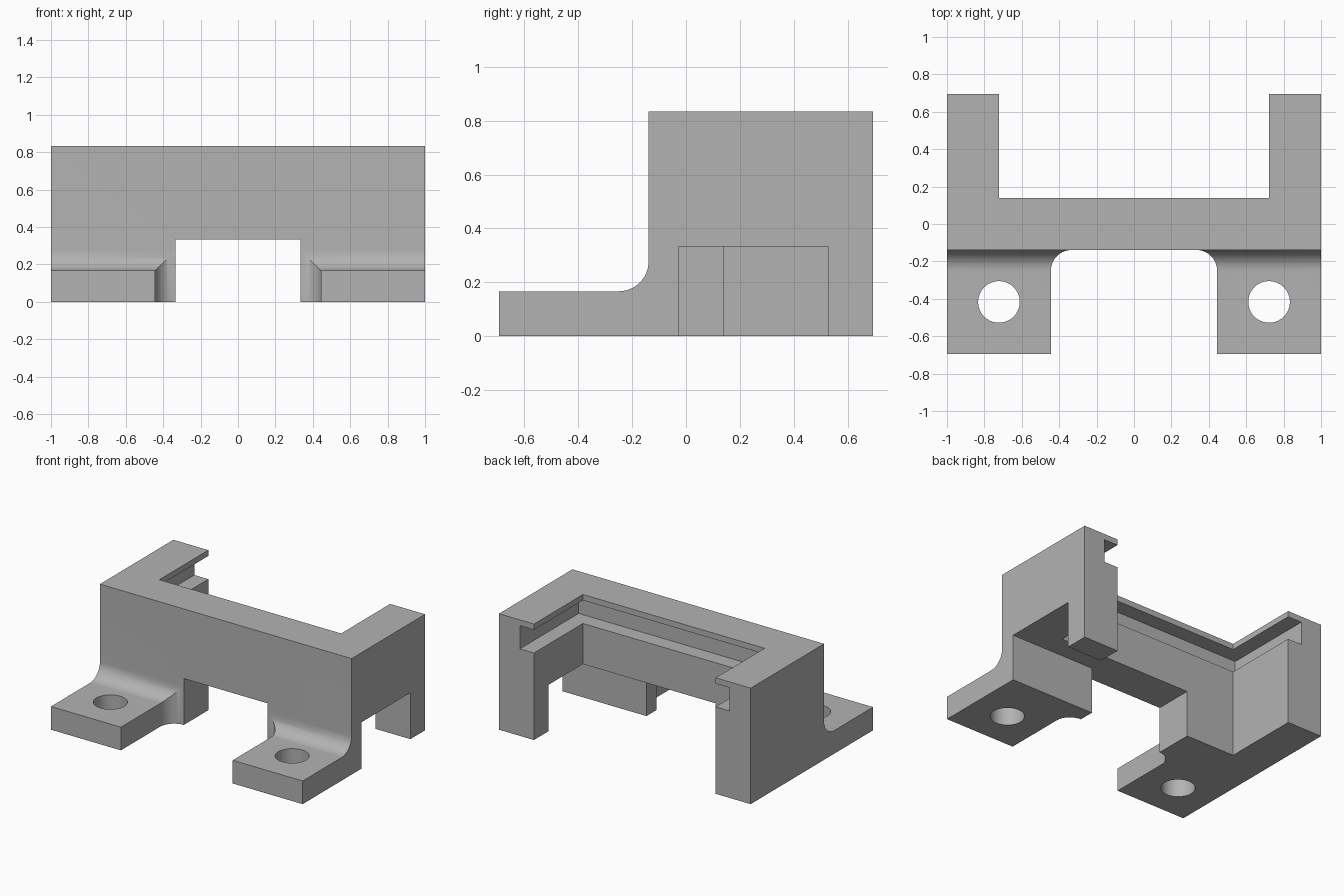
import bpy, bmesh, math
from mathutils import Matrix, Vector

old = bpy.data.objects.get("Cube")
if old:
    bpy.data.objects.remove(old, do_unlink=True)

U = 1 / 36  # design grid step

grey = bpy.data.materials.new("plain grey")
grey.use_nodes = True
grey.diffuse_color = (0.45, 0.45, 0.45, 1)
grey.node_tree.nodes["Principled BSDF"].inputs["Base Color"].default_value = grey.diffuse_color


def arc(cx, cy, r, start, end, steps=16):
    """Points on an arc, angles in degrees."""
    angles = [math.radians(start + (end - start) * i / steps) for i in range(steps + 1)]
    return [(cx + r * math.cos(a), cy + r * math.sin(a)) for a in angles]


def prism(name, outline, low, high, place, cutter=False):
    """Extrude a flat outline; place turns (u, v, depth) into (x, y, z)."""
    bm = bmesh.new()
    face = bm.faces.new([bm.verts.new(Vector(place(u, v, low)) * U) for u, v in outline])
    shift = (Vector(place(0, 0, high)) - Vector(place(0, 0, low))) * U
    extruded = bmesh.ops.extrude_face_region(bm, geom=[face], use_keep_orig=True)
    bmesh.ops.translate(bm, vec=shift,
                        verts=[g for g in extruded["geom"] if isinstance(g, bmesh.types.BMVert)])
    bmesh.ops.recalc_face_normals(bm, faces=bm.faces)
    mesh = bpy.data.meshes.new(name)
    bm.to_mesh(mesh)
    bm.free()
    mesh.materials.append(grey)
    obj = bpy.data.objects.new(name, mesh)
    bpy.context.collection.objects.link(obj)
    obj.hide_render = cutter
    return obj


def box(x0, x1, y0, y1):
    return [(x0, y0), (x1, y0), (x1, y1), (x0, y1)]


def up(u, v, d):
    return (u, v, d)


def sideways(u, v, d):
    return (d, u, v)


# Plan: U-shaped wall with two feet, rounded where the feet meet the front
half_plan = arc(12, -9, 4, 90, 0) + [(16, -25), (36, -25), (36, 25), (26, 25), (26, 5)]
plan = half_plan + [(-x, y) for x, y in reversed(half_plan)]
bracket = prism("bracket_body", plan, 0, 30, up)

# Side profile: low feet sweeping up into the tall wall
side = [(-26, -1), (26, -1), (26, 31), (-5, 31)] + arc(-9, 10, 4, 0, -90) + [(-26, 6)]
steps = [("INTERSECT", prism("side_profile", side, -37, 37, sideways, True))]

# Openings: front gap, side notch, panel slot and foot holes
cuts = [
    ("front_gap", box(-12, 12, -6, 6), -1, 12),
    ("side_notch", box(11, 37, -1, 19), -1, 12),
    ("panel_slot", box(-30, 30, 1, 26), 22.5, 28.5),
    ("left_foot_hole", arc(26, -15, 4, 0, 354.375, 63), -1, 7),
    ("right_foot_hole", arc(-26, -15, 4, 0, 354.375, 63), -1, 7),
]
for name, outline, low, high in cuts:
    steps.append(("DIFFERENCE", prism(name, outline, low, high, up, True)))

# Carve the bracket and remove the helpers
bpy.context.view_layer.objects.active = bracket
bracket.select_set(True)
for operation, tool in steps:
    cut = bracket.modifiers.new(tool.name, "BOOLEAN")
    cut.operation = operation
    cut.solver = "EXACT"
    cut.object = tool
    bpy.ops.object.modifier_apply(modifier=cut.name)
    bpy.data.objects.remove(tool, do_unlink=True)

bpy.ops.object.shade_smooth_by_angle(angle=math.radians(30))
